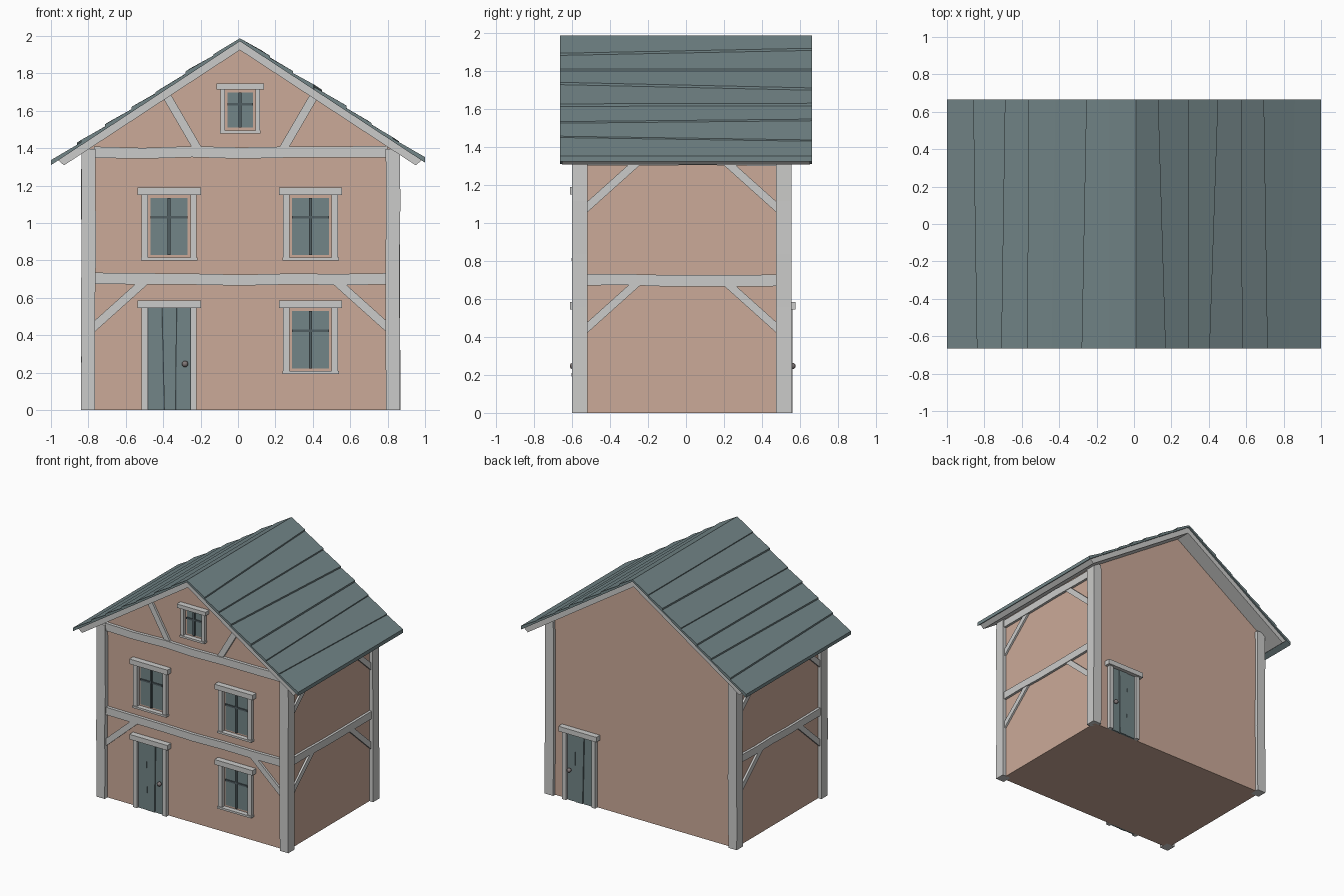
import bpy, bmesh, random
from mathutils import Vector

random.seed(4)
cube = bpy.data.objects.get("Cube")
if cube:
    bpy.data.objects.remove(cube, do_unlink=True)


def material(name, r, g, b):
    m = bpy.data.materials.new(name)
    m.use_nodes = True
    m.diffuse_color = (r, g, b, 1)
    m.node_tree.nodes["Principled BSDF"].inputs["Base Color"].default_value = (r, g, b, 1)
    return m


PLASTER = material("plaster", 0.60, 0.40, 0.315)
TIMBER = material("pale_timber", 0.60, 0.60, 0.59)
SLATE = material("slate", 0.17, 0.235, 0.245)
DARK = material("dark_slate", 0.08, 0.11, 0.12)
KNOB = material("knob_metal", 0.22, 0.19, 0.19)


def loft(name, rings, mat):
    """Skin matching rings of points and cap both ends."""
    bm = bmesh.new()
    loops = [[bm.verts.new(p) for p in ring] for ring in rings]
    n = len(loops[0])
    for a, b in zip(loops, loops[1:]):
        for i in range(n):
            j = (i + 1) % n
            bm.faces.new((a[i], a[j], b[j], b[i]))
    bm.faces.new(loops[0])
    bm.faces.new(loops[-1][::-1])
    bmesh.ops.recalc_face_normals(bm, faces=bm.faces)
    me = bpy.data.meshes.new(name)
    bm.to_mesh(me)
    bm.free()
    me.materials.append(mat)
    ob = bpy.data.objects.new(name, me)
    bpy.context.collection.objects.link(ob)
    return ob


def box(name, x, y, z, mat):
    ring = lambda h: [(x[0], y[0], h), (x[1], y[0], h), (x[1], y[1], h), (x[0], y[1], h)]
    return loft(name, [ring(z[0]), ring(z[1])], mat)


def beam(name, start, end, normal, width, depth, segments=1, wobble=0.0):
    """Hewn timber from start to end; normal points out of the wall."""
    start, end, normal = Vector(start), Vector(end), Vector(normal)
    side = (end - start).normalized().cross(normal) * width / 2
    out = normal * depth / 2
    rings = []
    for i in range(segments + 1):
        c = start.lerp(end, i / segments)
        c += side.normalized() * random.uniform(-wobble, wobble)
        s = side * (1 + random.uniform(-wobble, wobble) * 8)
        rings.append([c + s + out, c - s + out, c - s - out, c + s - out])
    return loft(name, rings, TIMBER)


# House body
LEFT, RIGHT, FRONT, BACK, MID = -0.81, 0.835, -0.565, 0.53, 0.01


def slope(x, ridge, k=0.6555):
    return ridge - k * abs(x - MID)


outline = [(LEFT, 0), (RIGHT, 0), (RIGHT, slope(RIGHT, 1.95)), (MID, 1.95),
           (LEFT, slope(LEFT, 1.95))]
loft("walls", [[(x, y, z) for x, z in outline] for y in (FRONT, BACK)], PLASTER)

# Corner posts
for xname, x in (("right", -0.80), ("left", 0.827)):
    for yname, y in (("front", -0.56), ("back", 0.515)):
        beam(f"{yname}_{xname}_post", (x, y, 0), (x, y, 1.395), (0, -1, 0),
             0.076, 0.08, 5, 0.003)

# Front beams and braces
for name, z in (("middle", 0.70), ("upper", 1.377)):
    beam(f"front_{name}_beam", (-0.77, FRONT, z), (0.80, FRONT, z), (0, -1, 0),
         0.06, 0.05, 6, 0.005)
for name, s in (("right", -1), ("left", 1)):
    c = 0.013
    beam(f"front_{name}_brace", (c + s * 0.80, FRONT, 0.43), (c + s * 0.51, FRONT, 0.69),
         (0, -1, 0), 0.045, 0.035)
    beam(f"gable_{name}_brace", (c + s * 0.40, FRONT, 1.69), (c + s * 0.225, FRONT, 1.39),
         (0, -1, 0), 0.045, 0.035)

# Side beams and braces
for name, x, s in (("right", LEFT, -1), ("left", RIGHT, 1)):
    for level, z in (("middle", 0.70), ("upper", 1.335)):
        beam(f"{name}_{level}_beam", (x, -0.53, z), (x, 0.49, z), (s, 0, 0),
             0.06, 0.04, 5, 0.004)
        for end, t in (("front", -1), ("back", 1)):
            m = -0.022
            beam(f"{name}_{level}_{end}_brace", (x, m + t * 0.52, z - 0.27),
                 (x, m + t * 0.23, z - 0.01), (s, 0, 0), 0.042, 0.03)


def surround(name, cx, wall, s, z0, z1, half, jamb, head):
    """Jambs and lintel; s is the outward y direction."""
    for side, t in (("right", -1), ("left", 1)):
        a, b = sorted((cx + t * half, cx + t * (half - jamb)))
        box(f"{name}_{side}_jamb", (a, b), (wall, wall + s * 0.03), (z0, z1 - head), TIMBER)
    box(f"{name}_lintel", (cx - half - 0.022, cx + half + 0.022), (wall, wall + s * 0.047),
        (z1 - head, z1), TIMBER)


def window(name, cx, z0, z1, half, jamb, head):
    surround(name, cx, FRONT, -1, z0, z1, half, jamb, head)
    box(f"{name}_sill", (cx - half - 0.004, cx + half + 0.004), (FRONT, FRONT - 0.038),
        (z0, z0 + 0.016), TIMBER)
    w = half - jamb - 0.014
    low, high = z0 + 0.03, z1 - head - 0.016
    box(f"{name}_pane", (cx - w, cx + w), (FRONT, FRONT - 0.006), (low, high), SLATE)
    bar = low + (high - low) * 0.66
    box(f"{name}_upright_bar", (cx - 0.008, cx + 0.008), (FRONT, FRONT - 0.016),
        (low, high), DARK)
    box(f"{name}_cross_bar", (cx - w, cx + w), (FRONT, FRONT - 0.014),
        (bar - 0.007, bar + 0.007), DARK)


window("upper_right_window", -0.368, 0.80, 1.19, 0.147, 0.034, 0.04)
window("upper_left_window", 0.388, 0.80, 1.19, 0.147, 0.034, 0.04)
window("lower_left_window", 0.388, 0.193, 0.585, 0.147, 0.034, 0.04)
window("gable_window", 0.012, 1.48, 1.745, 0.105, 0.024, 0.03)


def door(name, cx, wall, s):
    surround(name, cx, wall, s, 0, 0.585, 0.147, 0.034, 0.04)
    # Three planks with slightly slanted joints
    top = [-0.113, -0.04, 0.042, 0.113]
    foot = [-0.113, -0.028, 0.036, 0.113]
    for i in range(3):
        g = 0.002
        rings = []
        for z, xs in ((0, foot), (0.545, top)):
            a, b = cx + xs[i] + g, cx + xs[i + 1] - g
            depth = wall + s * (0.018 if i == 1 else 0.014)
            rings.append([(a, wall, z), (b, wall, z), (b, depth, z), (a, depth, z)])
        loft(f"{name}_plank_{i + 1}", rings, SLATE)
    box(f"{name}_backing", (cx - 0.113, cx + 0.113), (wall, wall + s * 0.006), (0, 0.545), DARK)
    bpy.ops.mesh.primitive_uv_sphere_add(segments=12, ring_count=8, radius=0.017,
                                         location=(cx + 0.085, wall + s * 0.03, 0.247))
    knob = bpy.context.object
    knob.name = f"{name}_knob"
    knob.data.materials.append(KNOB)
    bpy.ops.object.shade_smooth_by_angle()


door("front_door", -0.368, FRONT, -1)
door("back_door", 0.562, BACK, 1)

# Roof boarding below the slates
for name, s in (("right", -1), ("left", 1)):
    low, high = MID + s * 0.94, MID + s * 0.972
    section = [(MID, 1.925), (low, slope(low, 1.925)), (high, slope(high, 1.973)), (MID, 1.973)]
    loft(f"{name}_roof_boarding", [[(x, y, z) for x, z in section] for y in (-0.652, 0.652)],
         TIMBER)

# Overlapping roof planks: joint positions at the back and the front edge
joints = {
    "left": [(0.01, 0.01), (0.13, 0.17), (0.295, 0.295), (0.45, 0.405), (0.575, 0.58),
             (0.695, 0.715), (0.86, 0.83), (1, 1)],
    "right": [(0.01, 0.01), (-0.13, -0.13), (-0.255, -0.28), (-0.42, -0.44),
              (-0.565, -0.57), (-0.69, -0.71), (-0.86, -0.84), (-1, -1)],
}
for name, lines in joints.items():
    for i, (upper, lower) in enumerate(zip(lines, lines[1:])):
        lift = random.uniform(1.995, 2.002)
        rings = []
        for y, a, b in zip((0.665, -0.665), upper, lower):
            rings.append([(a, y, slope(a, 1.972)), (b, y, slope(b, 1.972)),
                          (b, y, slope(b, lift)), (a, y, slope(a, 1.988))])
        loft(f"{name}_roof_plank_{i + 1}", rings, SLATE)
